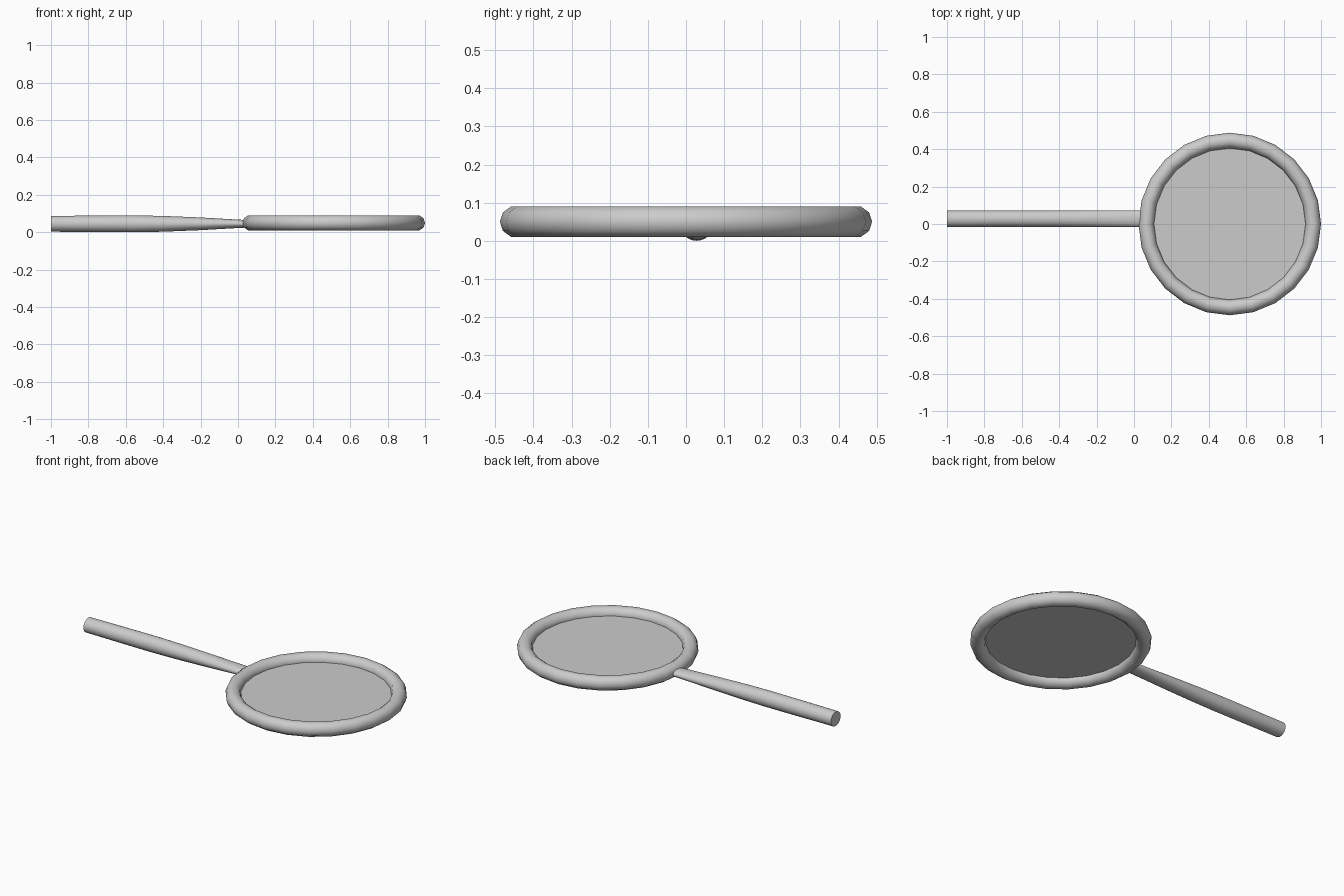
import bpy, bmesh
from math import sin, cos, tau, radians

if "Cube" in bpy.data.objects:
    bpy.data.objects.remove(bpy.data.objects["Cube"])

CENTRE = (0.512, 0.0, 0.05)
SIDES = 24


def smooth(obj, angle):
    bpy.ops.object.select_all(action='DESELECT')
    obj.select_set(True)
    bpy.context.view_layer.objects.active = obj
    bpy.ops.object.shade_smooth_by_angle(angle=radians(angle))


# Round frame: 24-sided ring with a ten-sided tube
bpy.ops.mesh.primitive_torus_add(
    location=CENTRE, major_segments=SIDES, minor_segments=10,
    major_radius=0.4465, minor_radius=0.0415)
frame = bpy.context.object
frame.name = "lens_frame"
smooth(frame, 60)

# Flat, slightly see-through lens pane
bpy.ops.mesh.primitive_circle_add(
    vertices=SIDES, radius=0.405, fill_type='NGON', location=CENTRE)
lens = bpy.context.object
lens.name = "lens"
glass = bpy.data.materials.new("glass")
glass.diffuse_color = (0.8, 0.8, 0.8, 0.9)
glass.use_nodes = True
glass.node_tree.nodes["Principled BSDF"].inputs["Base Color"].default_value = glass.diffuse_color
lens.data.materials.append(glass)

# Handle: constant width, height flattening toward the frame
# (x, half height)
stations = [(-1.0, 0.042), (-0.75, 0.0442), (-0.55, 0.045), (-0.4, 0.042),
            (-0.2, 0.034), (0.0, 0.0225), (0.05, 0.02)]
HANDLE_SIDES = 24
bm = bmesh.new()
rings = []
for x, half in stations:
    rings.append([bm.verts.new((x, 0.028 + 0.045 * cos(tau * i / HANDLE_SIDES),
                                0.045 + half * sin(tau * i / HANDLE_SIDES)))
                  for i in range(HANDLE_SIDES)])
for a, b in zip(rings, rings[1:]):
    for i in range(HANDLE_SIDES):
        j = (i + 1) % HANDLE_SIDES
        bm.faces.new((a[i], a[j], b[j], b[i]))
bm.faces.new(rings[0])
bm.faces.new(rings[-1])
bmesh.ops.recalc_face_normals(bm, faces=bm.faces)
mesh = bpy.data.meshes.new("handle")
bm.to_mesh(mesh)
bm.free()
handle = bpy.data.objects.new("handle", mesh)
bpy.context.collection.objects.link(handle)
smooth(handle, 40)
